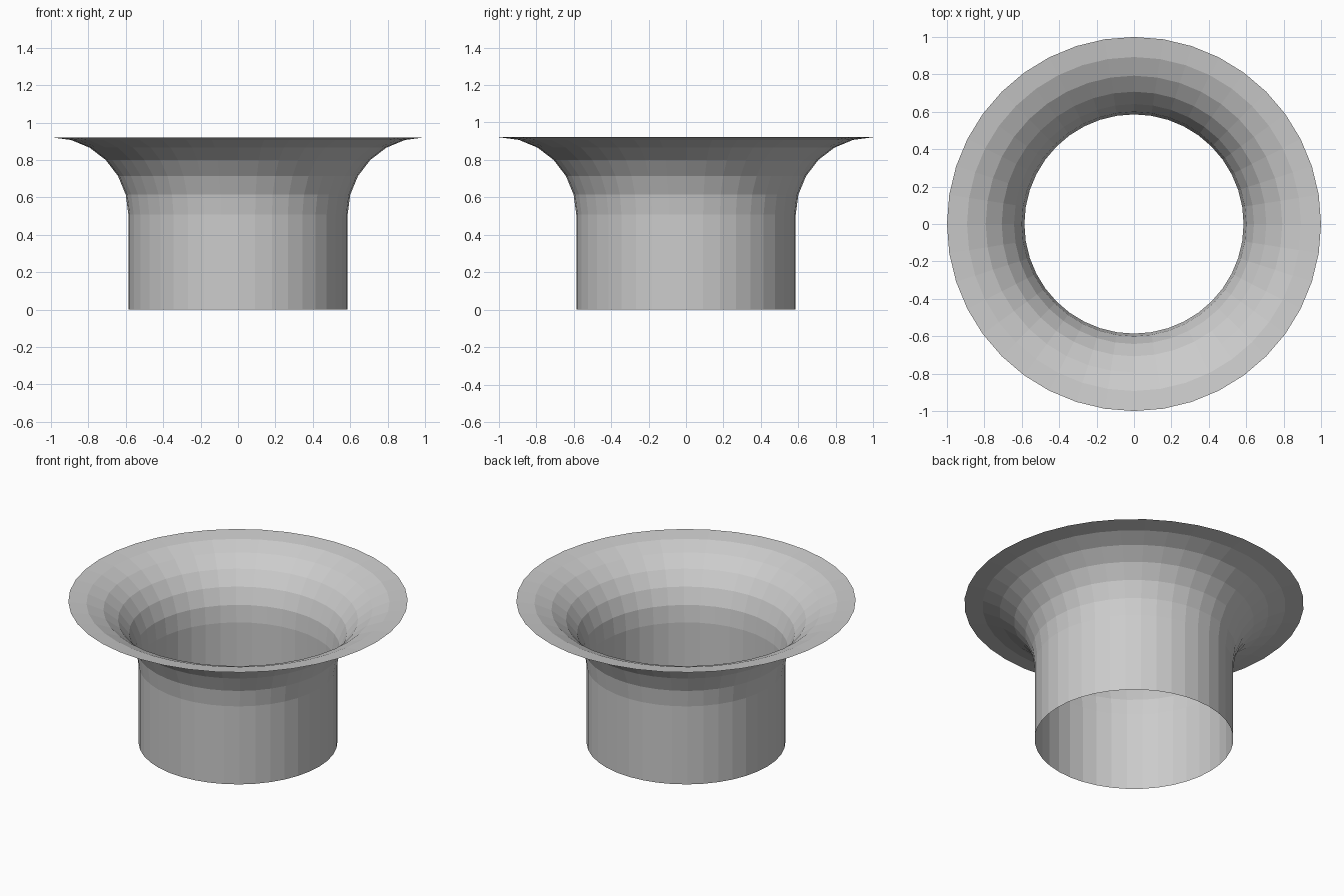
import bpy, bmesh
from math import sin, cos, pi

if "Cube" in bpy.data.objects:
    bpy.data.objects.remove(bpy.data.objects["Cube"])

SIDES = 40
FLARE = 0.414   # radius of the quarter-round flare
NECK_H = 0.507  # height of the straight tube

# profile: straight tube, then a quarter arc flaring out to a flat rim
profile = [(1 - FLARE, 0)]
for i in range(7):
    a = i * pi / 12
    profile.append((1 - FLARE * cos(a), NECK_H + FLARE * sin(a)))

# revolve the profile
bm = bmesh.new()
rings = [[bm.verts.new((r * cos(2 * pi * k / SIDES), r * sin(2 * pi * k / SIDES), z))
          for k in range(SIDES)] for r, z in profile]
for low, high in zip(rings, rings[1:]):
    for k in range(SIDES):
        n = (k + 1) % SIDES
        bm.faces.new((low[k], low[n], high[n], high[k]))

mesh = bpy.data.meshes.new("flared_tube")
bm.to_mesh(mesh)
bm.free()
bpy.context.collection.objects.link(bpy.data.objects.new("flared_tube", mesh))
